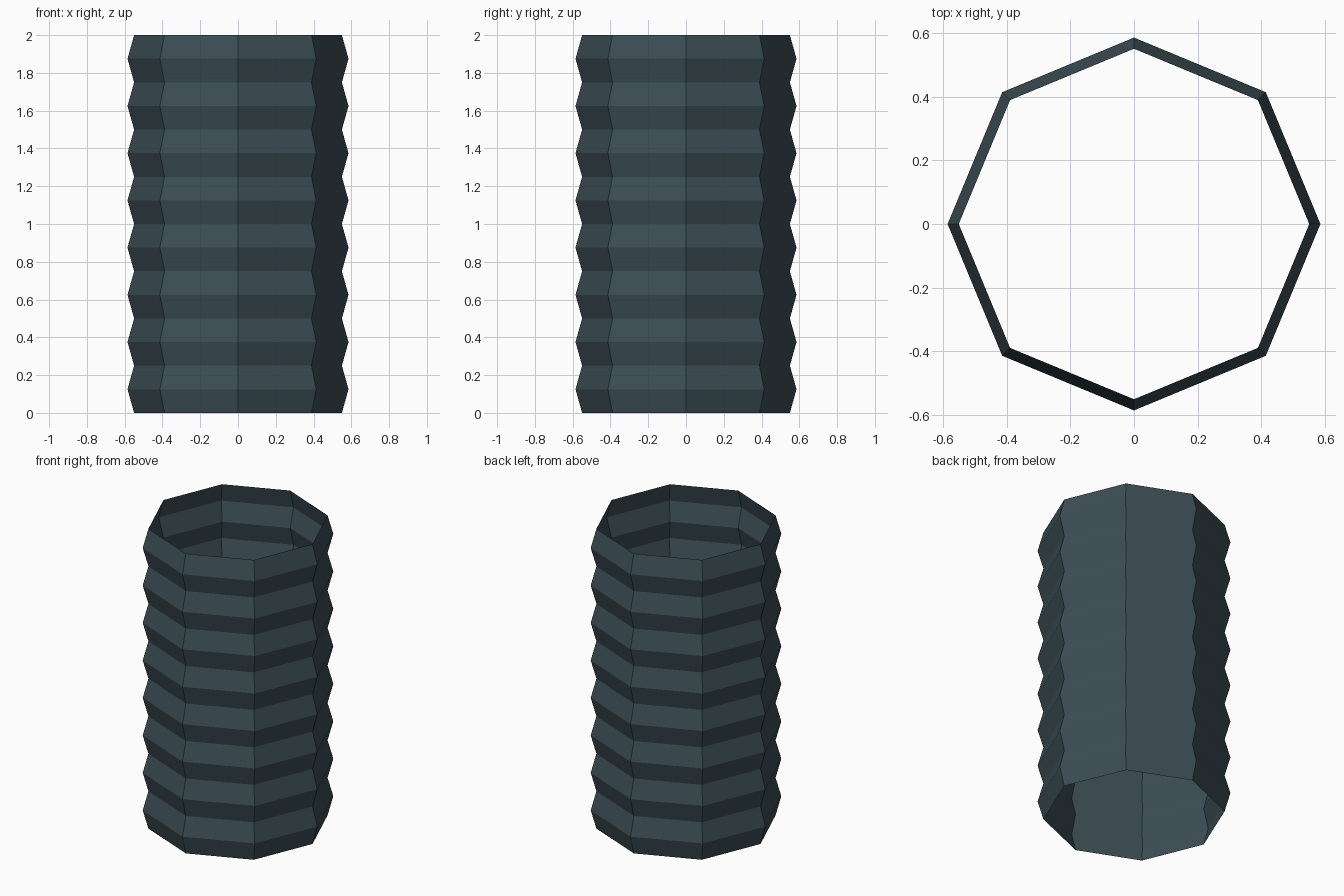
import bpy, bmesh
from math import cos, sin, pi

if "Cube" in bpy.data.objects:
    bpy.data.objects.remove(bpy.data.objects["Cube"])

SIDES, FOLDS, HEIGHT = 8, 8, 2.0
R_VALLEY, R_RIDGE = 0.55, 0.585

# Open-ended octagonal bellows: rings alternate between valley and ridge
bm = bmesh.new()
rings = []
for i in range(2 * FOLDS + 1):
    r = R_RIDGE if i % 2 else R_VALLEY
    z = HEIGHT * i / (2 * FOLDS)
    rings.append([bm.verts.new((r * cos(2 * pi * k / SIDES), r * sin(2 * pi * k / SIDES), z))
                  for k in range(SIDES)])
for low, high in zip(rings, rings[1:]):
    for k in range(SIDES):
        n = (k + 1) % SIDES
        bm.faces.new((low[k], low[n], high[n], high[k]))

mesh = bpy.data.meshes.new("corrugated_tube")
bm.to_mesh(mesh)
bm.free()
tube = bpy.data.objects.new("corrugated_tube", mesh)
bpy.context.collection.objects.link(tube)

# Dark slate colour
mat = bpy.data.materials.new("dark_slate")
mat.diffuse_color = (0.045, 0.075, 0.09, 1)
mat.use_nodes = True
mat.node_tree.nodes["Principled BSDF"].inputs["Base Color"].default_value = mat.diffuse_color
mesh.materials.append(mat)
